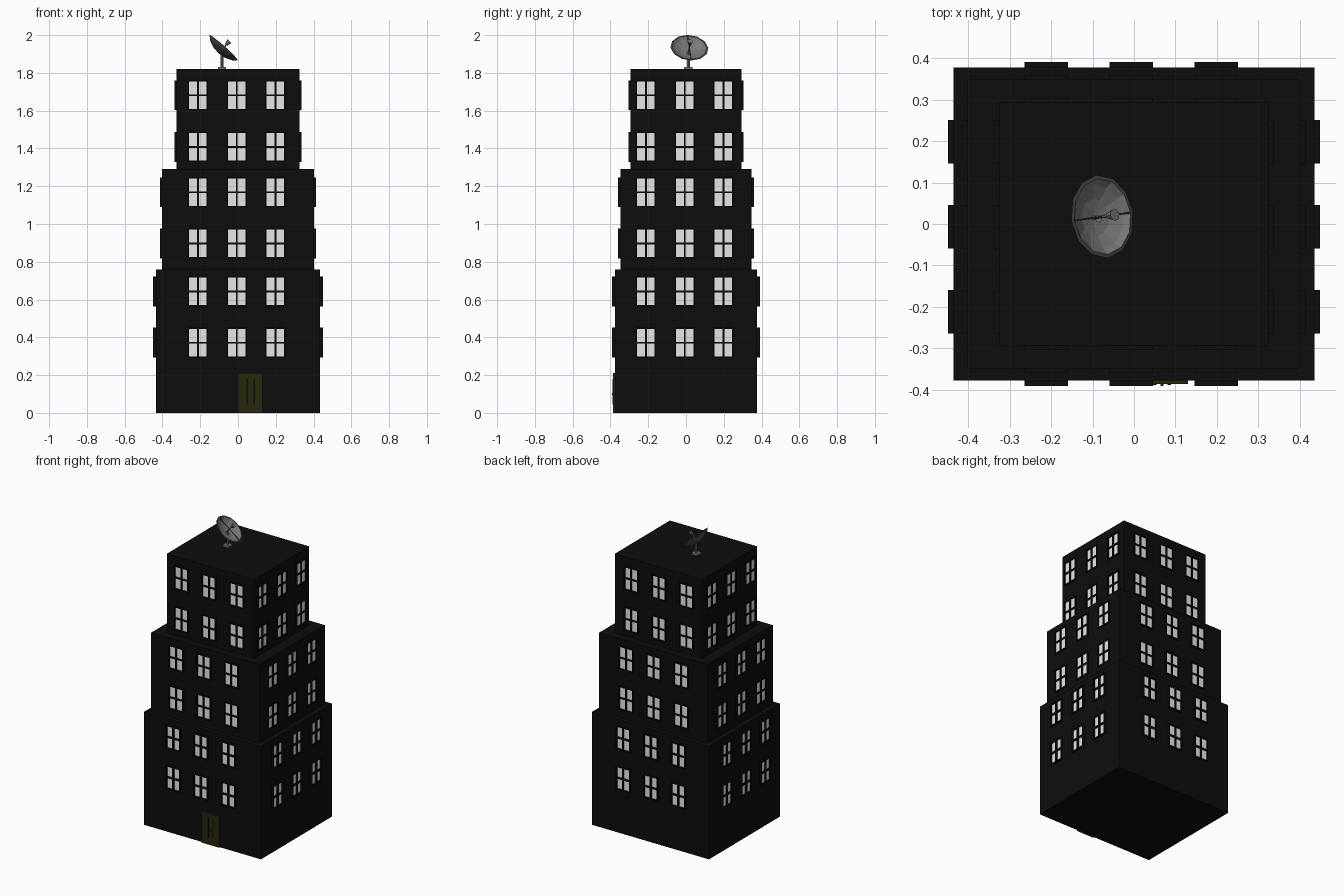
import bpy, bmesh, math
from mathutils import Vector, Matrix

cube = bpy.data.objects.get("Cube")
if cube:
    bpy.data.objects.remove(cube, do_unlink=True)


def material(name, rgb):
    m = bpy.data.materials.new(name)
    m.use_nodes = True
    m.diffuse_color = (*rgb, 1)
    bsdf = next(n for n in m.node_tree.nodes if n.type == 'BSDF_PRINCIPLED')
    bsdf.inputs["Base Color"].default_value = (*rgb, 1)
    return m


BLACK = material("wall black", (0.004, 0.004, 0.004))
GLASS = material("window white", (0.8, 0.8, 0.8))
OLIVE = material("door olive", (0.022, 0.02, 0.004))
GREY = material("dish grey", (0.19, 0.19, 0.19))
DARK = material("rim dark grey", (0.07, 0.07, 0.07))


def finish(bm, name, *mats):
    bmesh.ops.recalc_face_normals(bm, faces=bm.faces)
    me = bpy.data.meshes.new(name)
    bm.to_mesh(me)
    bm.free()
    for m in mats:
        me.materials.append(m)
    ob = bpy.data.objects.new(name, me)
    bpy.context.collection.objects.link(ob)
    return ob


def add_box(bm, lo, hi):
    lo, hi = Vector(lo), Vector(hi)
    mat = Matrix.Translation((lo + hi) / 2) @ Matrix.Diagonal((*(hi - lo), 1))
    bmesh.ops.create_cube(bm, size=1, matrix=mat)


def box(name, lo, hi, mat):
    bm = bmesh.new()
    add_box(bm, lo, hi)
    return finish(bm, name, mat)


def add_rod(bm, a, b, r1, r2, sides=8):
    a, b = Vector(a), Vector(b)
    rot = (b - a).to_track_quat('Z', 'Y').to_matrix().to_4x4()
    bmesh.ops.create_cone(bm, cap_ends=True, segments=sides, radius1=r1, radius2=r2,
                          depth=(b - a).length, matrix=Matrix.Translation((a + b) / 2) @ rot)


# Wall windows: u runs along the wall, d is the distance out from the centre
def wall_box(bm, axis, side, u0, u1, z0, z1, d0, d1):
    near, far = sorted((side * d0, side * d1))
    if axis == 'x':
        add_box(bm, (near, u0, z0), (far, u1, z1))
    else:
        add_box(bm, (u0, near, z0), (u1, far, z1))


HALF_W, HALF_H, BAR, MULLION, PROUD = 0.0525, 0.079, 0.006, 0.0045, 0.014


def add_window(frames, panes, axis, side, u, z, wall, proud):
    back, front = wall - 0.01, wall + proud
    w, h = HALF_W, HALF_H
    for a, b in ((-w, BAR - w), (-MULLION, MULLION), (w - BAR, w)):
        wall_box(frames, axis, side, u + a, u + b, z - h, z + h, back, front)
    for a, b in ((-h, BAR - h), (-MULLION, MULLION), (h - BAR, h)):
        wall_box(frames, axis, side, u - w, u + w, z + a, z + b, back, front)
    wall_box(panes, axis, side, u - w + BAR, u + w - BAR,
             z - h + BAR, z + h - BAR, wall - 0.003, wall + 0.003)


# Three stepped storeys blocks, each with two rows of windows on all four walls
TIERS = [("lower", 0.435, 0.377, 0, 0.76, (0.372, 0.643), 0.014),
         ("middle", 0.402, 0.348, 0.76, 1.29, (0.897, 1.168), 0.011),
         ("upper", 0.325, 0.293, 1.29, 1.82, (1.408, 1.682), 0.011)]
for name, hx, hy, z0, z1, rows, proud in TIERS:
    box(name + "_block", (-hx, -hy, z0), (hx, hy, z1), BLACK)
    frames, panes = bmesh.new(), bmesh.new()
    for z in rows:
        for u in (-0.212, -0.007, 0.198):
            for axis, wall in (('x', hx), ('y', hy)):
                for side in (-1, 1):
                    add_window(frames, panes, axis, side, u, z, wall, proud)
    finish(frames, name + "_window_frames", BLACK)
    finish(panes, name + "_window_panes", GLASS)

# Front door with two dark slots and a handle
box("door", (0, -0.386, 0), (0.13, -0.37, 0.21), OLIVE)
for i, x in enumerate((0.05, 0.085)):
    box(f"door_slot_{i + 1}", (x - 0.004, -0.388, 0.045), (x + 0.004, -0.38, 0.18), BLACK)
box("door_handle", (0.064, -0.391, 0.095), (0.071, -0.38, 0.105), OLIVE)

# Dish mast and foot
foot = Vector((-0.085, 0.012, 1.82))
box("mast_foot", foot - Vector((0.022, 0.022, 0)), foot + Vector((0.022, 0.022, 0.012)), GREY)
bm = bmesh.new()
add_rod(bm, foot, foot + Vector((0, 0, 0.09)), 0.008, 0.008)
finish(bm, "mast", GREY)

# Dish: a spun bowl, with inner and outer skins and a flat rim
tilt = Matrix.Translation((-0.076, 0.018, 1.934)) @ Matrix.Rotation(math.radians(8), 4, 'Z') \
    @ Matrix.Rotation(math.radians(42), 4, 'Y')
SIDES = 12
profile = [(0, -0.034), (0.045, -0.027), (0.078, -0.012), (0.092, 0),
           (0.101, -0.001), (0.08, -0.019), (0.045, -0.034), (0, -0.041)]
bm = bmesh.new()
verts = [bm.verts.new((r, 0, z)) for r, z in profile]
edges = [bm.edges.new(pair) for pair in zip(verts, verts[1:])]
bmesh.ops.spin(bm, geom=verts + edges, cent=(0, 0, 0), axis=(0, 0, 1),
               angle=math.tau, steps=SIDES, use_duplicate=False)
bmesh.ops.remove_doubles(bm, verts=bm.verts, dist=0.0005)
bmesh.ops.recalc_face_normals(bm, faces=bm.faces)
for f in bm.faces:
    c = f.calc_center_median()
    f.material_index = 1 if c.xy.length > 0.09 or f.normal.z < 0 else 0
dish = finish(bm, "dish", GREY, DARK)
dish.matrix_world = tilt

# Feed horn carried on a bar across the dish
bm = bmesh.new()
add_rod(bm, (-0.094, 0, 0), (0.094, 0, 0), 0.0025, 0.0025, 6)
finish(bm, "feed_bar", DARK).matrix_world = tilt
bm = bmesh.new()
add_rod(bm, (0, 0, -0.034), (0, 0, 0.025), 0.004, 0.004, 6)
add_rod(bm, (0, 0, 0.02), (0, 0, 0.045), 0.007, 0.015)
finish(bm, "feed_horn", GREY).matrix_world = tilt
